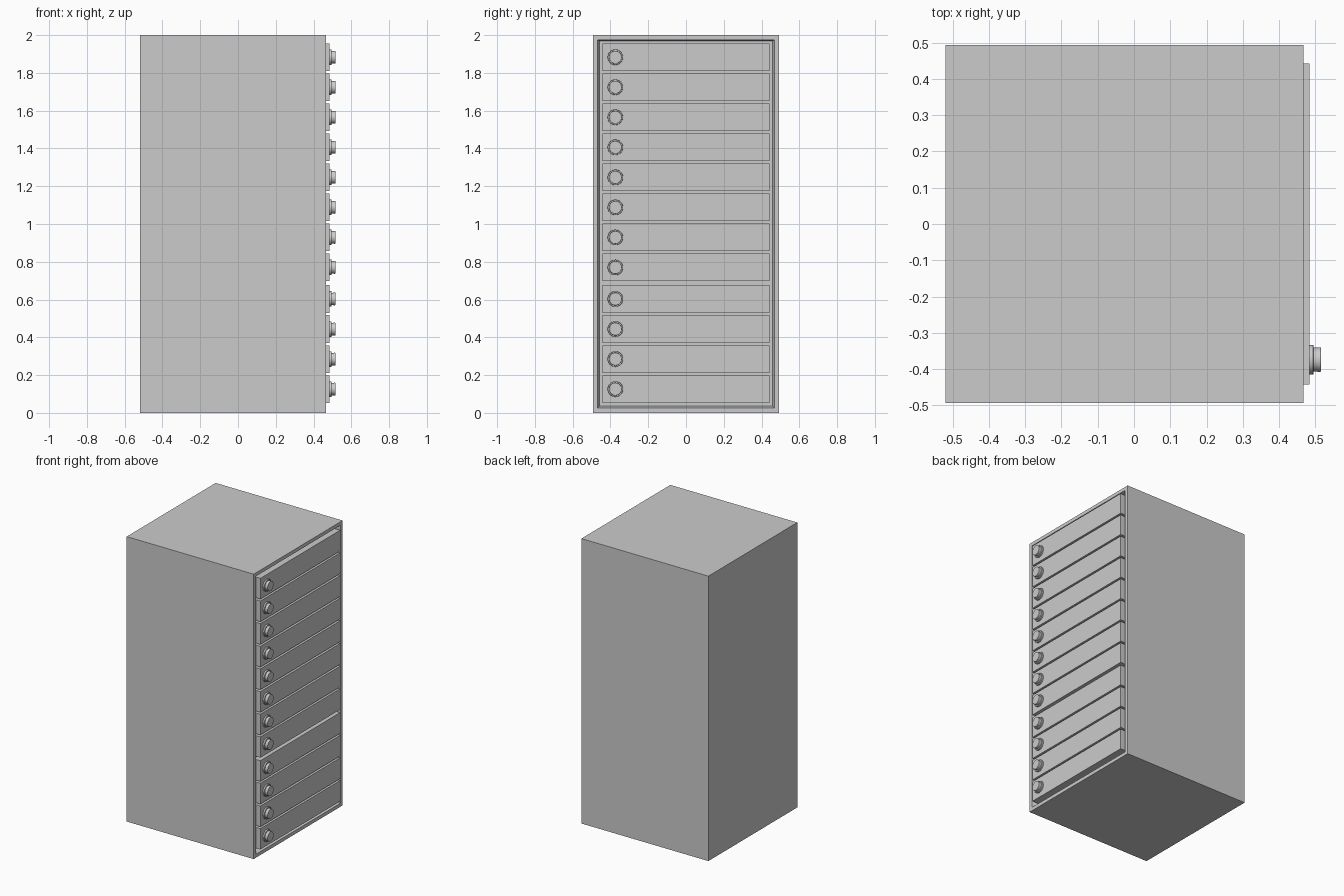
import bpy, bmesh, math

if "Cube" in bpy.data.objects:
    bpy.data.objects.remove(bpy.data.objects["Cube"])

FRONT, BACK = 0.467, -0.519      # cabinet x extents (drawers face +x)
HALF_Y, HEIGHT = 0.493, 2.0
RECESS = 0.035                   # depth of the drawer opening
DRAWER_X, DRAWER_HY, DRAWER_H = 0.484, 0.443, 0.146
KNOB_Y = -0.374


def finish(name, bm):
    bmesh.ops.recalc_face_normals(bm, faces=bm.faces)
    me = bpy.data.meshes.new(name)
    bm.to_mesh(me)
    bm.free()
    ob = bpy.data.objects.new(name, me)
    bpy.context.collection.objects.link(ob)
    return ob


def box(name, x0, x1, y0, y1, z0, z1):
    bm = bmesh.new()
    bmesh.ops.create_cube(bm, size=1)
    for v in bm.verts:
        v.co = (x1 if v.co.x > 0 else x0,
                y1 if v.co.y > 0 else y0,
                z1 if v.co.z > 0 else z0)
    return finish(name, bm)


def knob(name, z, segments=32):
    # lathe profile (x, radius) spun round the x axis
    profile = [(DRAWER_X - 0.004, 0.041), (0.494, 0.041), (0.495, 0.040),
               (0.495, 0.033), (0.504, 0.033), (0.513, 0.034), (0.515, 0.033)]
    bm = bmesh.new()
    rings = []
    for x, r in profile:
        angles = [2 * math.pi * i / segments for i in range(segments)]
        rings.append([bm.verts.new((x, KNOB_Y + r * math.cos(a), z + r * math.sin(a)))
                      for a in angles])
    for a, b in zip(rings, rings[1:]):
        for i in range(segments):
            j = (i + 1) % segments
            bm.faces.new((a[i], a[j], b[j], b[i]))
    bm.faces.new(rings[0])
    bm.faces.new(rings[-1])
    ob = finish(name, bm)
    bpy.ops.object.select_all(action='DESELECT')
    ob.select_set(True)
    bpy.context.view_layer.objects.active = ob
    bpy.ops.object.shade_smooth_by_angle(angle=math.radians(30))
    return ob


# Cabinet: box with an inset, recessed front
cabinet = box("cabinet", BACK, FRONT, -HALF_Y, HALF_Y, 0, HEIGHT)
bm = bmesh.new()
bm.from_mesh(cabinet.data)
face = max(bm.faces, key=lambda f: f.normal.x)
bmesh.ops.inset_region(bm, faces=[face], thickness=0.035)
inner = bmesh.ops.extrude_discrete_faces(bm, faces=[face])["faces"][0]
for v in inner.verts:
    v.co.x -= RECESS
    v.co.y = math.copysign(0.458, v.co.y)
    v.co.z = 1.968 if v.co.z > 1 else 0.036
bm.to_mesh(cabinet.data)
bm.free()

# Drawers with knobs: upper bank of eight, lower bank of four
centres = [1.883 - 0.159 * i for i in range(8)] + [0.603 - 0.159 * i for i in range(4)]
for i, z in enumerate(centres, 1):
    box(f"drawer_{i}", FRONT - RECESS - 0.002, DRAWER_X, -DRAWER_HY, DRAWER_HY,
        z - DRAWER_H / 2, z + DRAWER_H / 2)
    knob(f"drawer_knob_{i}", z)
